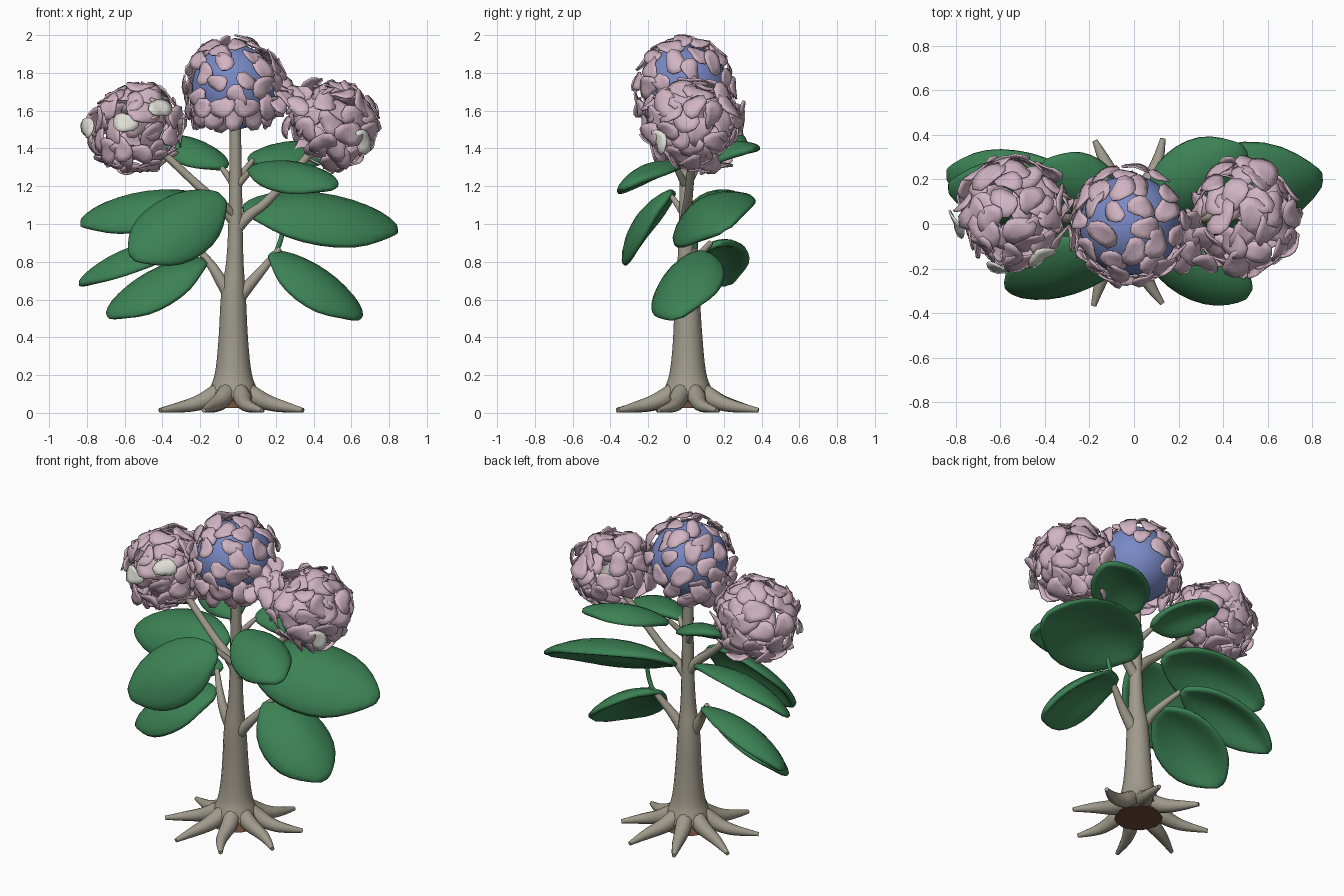
import bpy, bmesh, math, random
from mathutils import Vector

if "Cube" in bpy.data.objects:
    bpy.data.objects.remove(bpy.data.objects["Cube"])

random.seed(4)


def material(name, rgb):
    m = bpy.data.materials.new(name)
    m.diffuse_color = (*rgb, 1)
    m.use_nodes = True
    m.node_tree.nodes["Principled BSDF"].inputs["Base Color"].default_value = m.diffuse_color
    return m


BARK = material("bark", (0.35, 0.325, 0.26))
SOIL = material("soil", (0.15, 0.07, 0.04))
LEAF = material("leaf green", (0.045, 0.225, 0.09))
PINK = material("petal pink", (0.64, 0.455, 0.545))
BLUE = material("bloom blue", (0.19, 0.25, 0.56))
WHITE = material("petal white", (0.74, 0.74, 0.68))


def smooth(ob, angle=50):
    bpy.ops.object.select_all(action='DESELECT')
    ob.select_set(True)
    bpy.context.view_layer.objects.active = ob
    bpy.ops.object.shade_smooth_by_angle(angle=math.radians(angle))


def mesh_object(name, bm, mats):
    me = bpy.data.meshes.new(name)
    bm.to_mesh(me)
    bm.free()
    ob = bpy.data.objects.new(name, me)
    bpy.context.collection.objects.link(ob)
    for m in mats:
        me.materials.append(m)
    return ob


def tube(name, points, mat=BARK):
    """Tapered round tube through (x, y, z, radius) points."""
    cu = bpy.data.curves.new(name, 'CURVE')
    cu.dimensions = '3D'
    cu.bevel_depth = 1
    cu.bevel_resolution = 4
    cu.use_fill_caps = True
    sp = cu.splines.new('NURBS')
    sp.points.add(len(points) - 1)
    for p, (x, y, z, r) in zip(sp.points, points):
        p.co = (x, y, z, 1)
        p.radius = r
    sp.order_u = 3
    sp.use_endpoint_u = True
    sp.resolution_u = 5
    ob = bpy.data.objects.new(name, cu)
    bpy.context.collection.objects.link(ob)
    bpy.ops.object.select_all(action='DESELECT')
    ob.select_set(True)
    bpy.context.view_layer.objects.active = ob
    bpy.ops.object.convert(target='MESH')
    ob = bpy.context.view_layer.objects.active
    ob.data.materials.clear()
    ob.data.materials.append(mat)
    smooth(ob)


# Trunk and roots
CX, CY = -0.025, 0.01
tube("trunk", [(CX, CY, 0.08, 0.14), (CX, CY, 0.13, 0.125), (CX, CY, 0.2, 0.095),
               (CX, CY, 0.4, 0.076), (CX, 0.005, 0.65, 0.066), (-0.015, 0, 0.8, 0.042),
               (-0.012, 0, 1.2, 0.034), (-0.015, 0, 1.62, 0.028)])
for i in range(8):
    a = math.radians(22.5 + 45 * i)
    n = random.uniform(0.98, 1.06)
    bend = random.uniform(-0.12, 0.12)
    ring = [(0.06, 0.125, 0.05, 0), (0.13, 0.08, 0.05, 0), (0.20, 0.05, 0.04, bend),
            (0.29, 0.03, 0.03, bend), (0.40 * n, 0.014, 0.012, 0)]
    tube("root", [(CX + d * math.cos(a + b), CY + d * math.sin(a + b), z, r)
                  for d, z, r, b in ring])

# Soil mound between the roots
bm = bmesh.new()
bmesh.ops.create_cone(bm, cap_ends=True, segments=16, radius1=0.14, radius2=0.08, depth=0.07)
bmesh.ops.translate(bm, vec=(CX, CY, 0.06), verts=bm.verts)
smooth(mesh_object("soil_mound", bm, [SOIL]))

# Branches to the side blooms, and to the leaves
tube("left_branch", [(-0.01, 0, 1.0, 0.032), (-0.07, 0, 1.09, 0.03),
                     (-0.18, 0.01, 1.17, 0.022), (-0.42, 0.04, 1.40, 0.02)])
tube("right_branch", [(-0.01, 0, 0.97, 0.032), (0.05, 0, 1.05, 0.03),
                      (0.16, 0.01, 1.11, 0.022), (0.42, 0.04, 1.42, 0.02)])
tube("lower_left_branch", [(-0.03, 0, 0.6, 0.038), (-0.09, 0, 0.7, 0.032),
                           (-0.15, 0.03, 0.8, 0.022), (-0.24, 0.13, 0.90, 0.015)])
tube("lower_right_branch", [(-0.02, 0, 0.58, 0.038), (0.06, 0, 0.68, 0.032),
                            (0.14, 0.02, 0.77, 0.022), (0.22, 0.05, 0.87, 0.015)])
tube("leaf_stalk", [(0.20, 0.05, 0.85, 0.013), (0.23, 0.05, 0.91, 0.013), (0.24, 0.05, 0.98, 0.012)], LEAF)
for x, y, z in [(-0.10, 0.07, 1.31), (0.08, 0.07, 1.34), (0.09, -0.06, 1.31), (-0.12, -0.08, 1.15)]:
    tube("leaf_stem", [(-0.015, 0, z - 0.12, 0.02), (x * 0.5, y * 0.5, z - 0.05, 0.019),
                       (x, y, z, 0.012)])


# Leaves: domed, thick-edged blades from base to tip
def leaf(base, tip, facing, half):
    base, tip = Vector(base), Vector(tip)
    d = tip - base
    side = d.cross(Vector(facing)).normalized()
    up = side.cross(d).normalized()
    profile = [(-0.02, 0.15), (0.08, 0.52), (0.25, 0.92), (0.48, 1.06), (0.72, 0.98), (0.9, 0.62), (1.03, 0.12)]
    bm = bmesh.new()
    rows = []
    for t, w in profile:
        row = []
        for s in (-1, -0.5, 0, 0.5, 1):
            lift = 0.55 * d.length * t * (1 - t) - 0.5 * half * (s * w) ** 2
            row.append(bm.verts.new(base + d * t + side * (s * w * half) + up * lift))
        rows.append(row)
    for a, b in zip(rows, rows[1:]):
        for k in range(4):
            bm.faces.new((a[k], b[k], b[k + 1], a[k + 1]))
    bm.normal_update()
    ob = mesh_object("leaf", bm, [LEAF])
    so = ob.modifiers.new("thickness", 'SOLIDIFY')
    so.thickness = 0.04
    so.offset = 0
    su = ob.modifiers.new("rounding", 'SUBSURF')
    su.levels = su.render_levels = 1
    ob.data.polygons.foreach_set("use_smooth", [True] * len(ob.data.polygons))


leaf((-0.07, 0.08, 1.30), (-0.40, 0.27, 1.45), (0.25, -0.45, 0.8), 0.14)
leaf((0.07, 0.09, 1.33), (0.49, 0.33, 1.39), (-0.1, -0.35, 0.92), 0.165)
leaf((0.07, -0.07, 1.29), (0.51, -0.31, 1.20), (0.05, -0.42, 0.9), 0.165)
leaf((0.04, 0.08, 1.08), (0.83, 0.20, 0.98), (0, -0.52, 0.85), 0.245)
leaf((0.18, 0.05, 0.84), (0.64, -0.05, 0.51), (0.42, -0.42, 0.8), 0.21)
leaf((-0.09, -0.10, 1.14), (-0.55, -0.30, 0.83), (0.05, -0.78, 0.62), 0.205)
leaf((-0.15, 0.10, 1.11), (-0.82, 0.16, 1.01), (-0.15, -0.52, 0.84), 0.18)
leaf((-0.24, 0.16, 0.89), (-0.83, 0.22, 0.69), (-0.3, -0.3, 0.9), 0.15)
leaf((-0.18, 0.02, 0.80), (-0.68, -0.04, 0.52), (-0.4, -0.45, 0.8), 0.195)


# Petals: cupped, wavy-edged discs scattered over a ball
def add_petal(bm, centre, out, size, mat, tilt):
    out = (out + Vector([random.uniform(-tilt, tilt) for _ in range(3)])).normalized()
    u = out.orthogonal().normalized()
    v = out.cross(u)
    ph, ph2 = random.uniform(0, 6.28), random.uniform(0, 6.28)
    mid = bm.verts.new(centre)
    prev = None
    for f in (0.5, 1):
        ring = []
        for i in range(12):
            a = math.tau * i / 12
            r = f * size * (1 + 0.2 * math.cos(2 * a + ph) + 0.1 * math.cos(3 * a + ph2))
            bend = -0.1 * size * f * f + 0.16 * size * f * f * math.cos(2 * a + ph2)
            ring.append(bm.verts.new(centre + u * r * math.cos(a) + v * r * math.sin(a) + out * bend))
        for i in range(12):
            j = (i + 1) % 12
            fc = bm.faces.new((prev[i], ring[i], ring[j], prev[j]) if prev else (mid, ring[i], ring[j]))
            fc.material_index = mat
            fc.smooth = True
        prev = ring


def finish_petals(name, bm):
    bm.normal_update()
    ob = mesh_object(name, bm, [PINK, WHITE])
    so = ob.modifiers.new("thickness", 'SOLIDIFY')
    so.thickness = 0.009
    so.offset = 0


def bloom(name, centre, radius, count, size, tilt, white=(), keep=lambda d: True, jitter=0.025):
    pale = [Vector(w).normalized() for w in white]
    bm = bmesh.new()
    for i in range(count):
        z = 1 - 2 * (i + 0.5) / count
        a = i * 2.39996
        r = math.sqrt(1 - z * z)
        d = Vector((r * math.cos(a), r * math.sin(a), z))
        d = (d + Vector([random.uniform(-0.1, 0.1) for _ in range(3)])).normalized()
        if keep(d) and all(d.dot(w) < 0.98 for w in pale):
            dist = radius + random.uniform(-jitter, jitter * 0.6) - 0.01 * max(d.z, 0)
            add_petal(bm, Vector(centre) + d * dist, d, size * random.uniform(0.85, 1.15), 0, tilt)
    for w in pale:
        add_petal(bm, Vector(centre) + w * (radius + 0.022), w + Vector((0, -0.25, 0.25)), 0.06, 1, 0.05)
    finish_petals(name, bm)


bloom("left_bloom", (-0.545, 0.05, 1.51), 0.24, 72, 0.067, 0.38,
      [(-0.2, -0.95, 0.1), (0.5, -0.75, 0.4), (-0.97, -0.2, 0)])
bloom("right_bloom", (0.49, 0.03, 1.53), 0.24, 72, 0.067, 0.38, [(0.68, -0.68, -0.36)],
      keep=lambda d: d.dot(Vector((-0.76, -0.2, -0.62))) < 0.85)

# Middle bloom: blue ball under a loose shell with a drooping fringe, bare at the back right
MID = Vector((-0.02, -0.005, 1.725))
bloom("middle_bloom", MID, 0.268, 58, 0.058, 0.25, jitter=0.012,
      keep=lambda d: d.z > -0.75 and d.dot(Vector((0.6, 0.6, -0.53))) < 0.76)
bm = bmesh.new()
for i in range(16):
    a = math.radians(125 + 14.5 * i)
    tilt = -0.42 if i % 2 else -0.7
    d = Vector((math.cos(a), math.sin(a), tilt)).normalized()
    add_petal(bm, MID + d * 0.278, d + Vector((0, 0, 0.35)), 0.062, 0, 0.15)
finish_petals("middle_fringe", bm)
bm = bmesh.new()
bmesh.ops.create_uvsphere(bm, u_segments=32, v_segments=20, radius=0.225)
bmesh.ops.translate(bm, vec=MID, verts=bm.verts)
smooth(mesh_object("blue_ball", bm, [BLUE]))

# Loose petals bridging the middle and right blooms
bm = bmesh.new()
for p in [(0.23, -0.06, 1.71), (0.26, -0.13, 1.67), (0.25, 0.01, 1.73), (0.32, -0.18, 1.63),
          (0.31, -0.07, 1.69), (0.22, -0.17, 1.64)]:
    add_petal(bm, Vector(p), Vector((0.2, -0.6, 0.7)), 0.06, 0, 0.3)
finish_petals("bridge_petals", bm)
